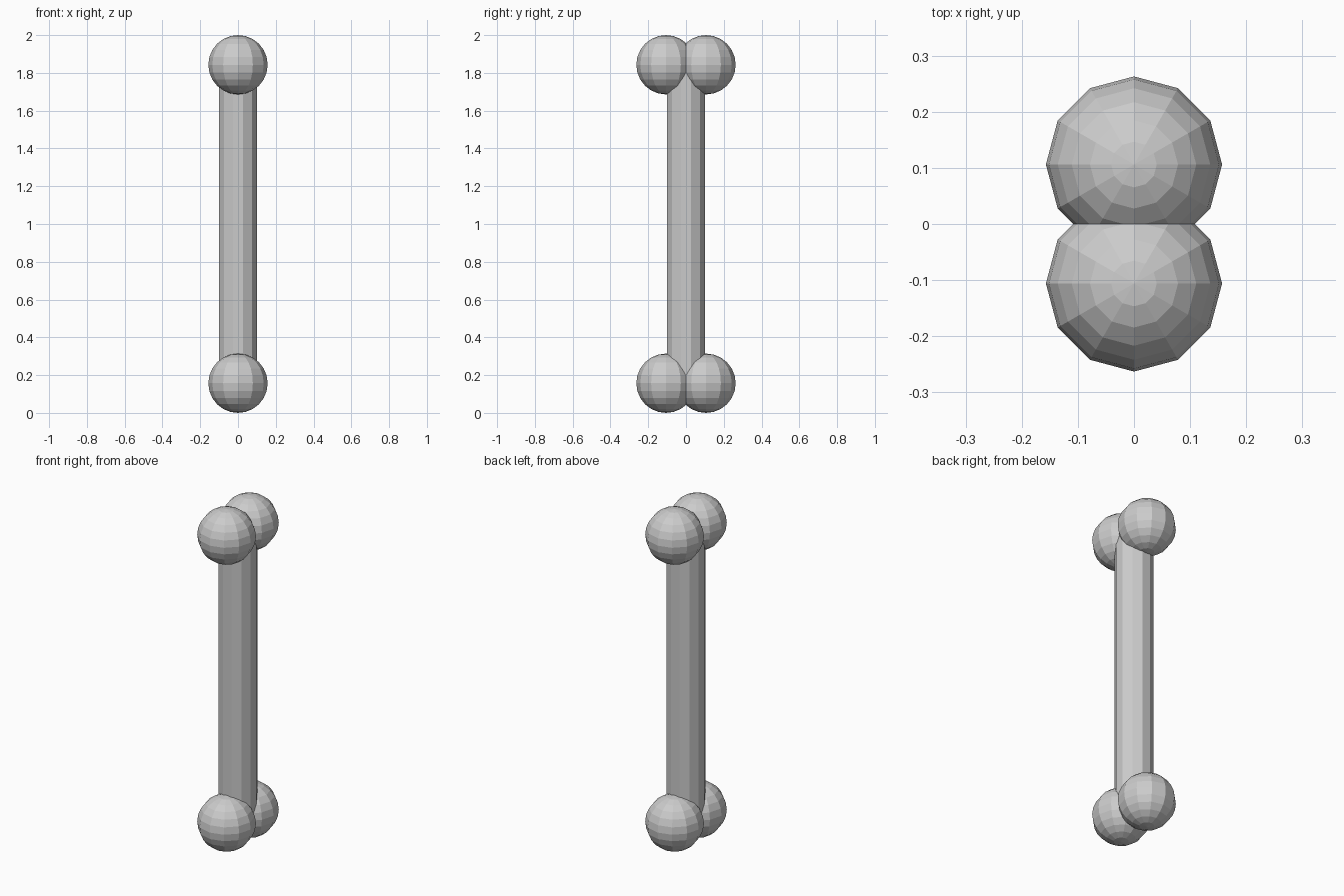
import bpy
import math

if "Cube" in bpy.data.objects:
    bpy.data.objects.remove(bpy.data.objects["Cube"])

R = 0.157        # knob radius
OFFSET = 0.106   # knob distance from the shaft axis
Z_LOW, Z_HIGH = R, 2.0 - R

# Shaft: 12-sided, with flat faces towards the axes
bpy.ops.mesh.primitive_cylinder_add(vertices=12, radius=0.105,
                                    depth=Z_HIGH - Z_LOW, location=(0, 0, 1),
                                    rotation=(0, 0, math.radians(15)))
bpy.context.object.name = "shaft"

# Pair of rounded knobs at each end
for end, z in (("bottom", Z_LOW), ("top", Z_HIGH)):
    for side, y in (("front", -OFFSET), ("back", OFFSET)):
        bpy.ops.mesh.primitive_uv_sphere_add(segments=12, ring_count=12,
                                             radius=R, location=(0, y, z))
        bpy.context.object.name = f"{end}_{side}_knob"
